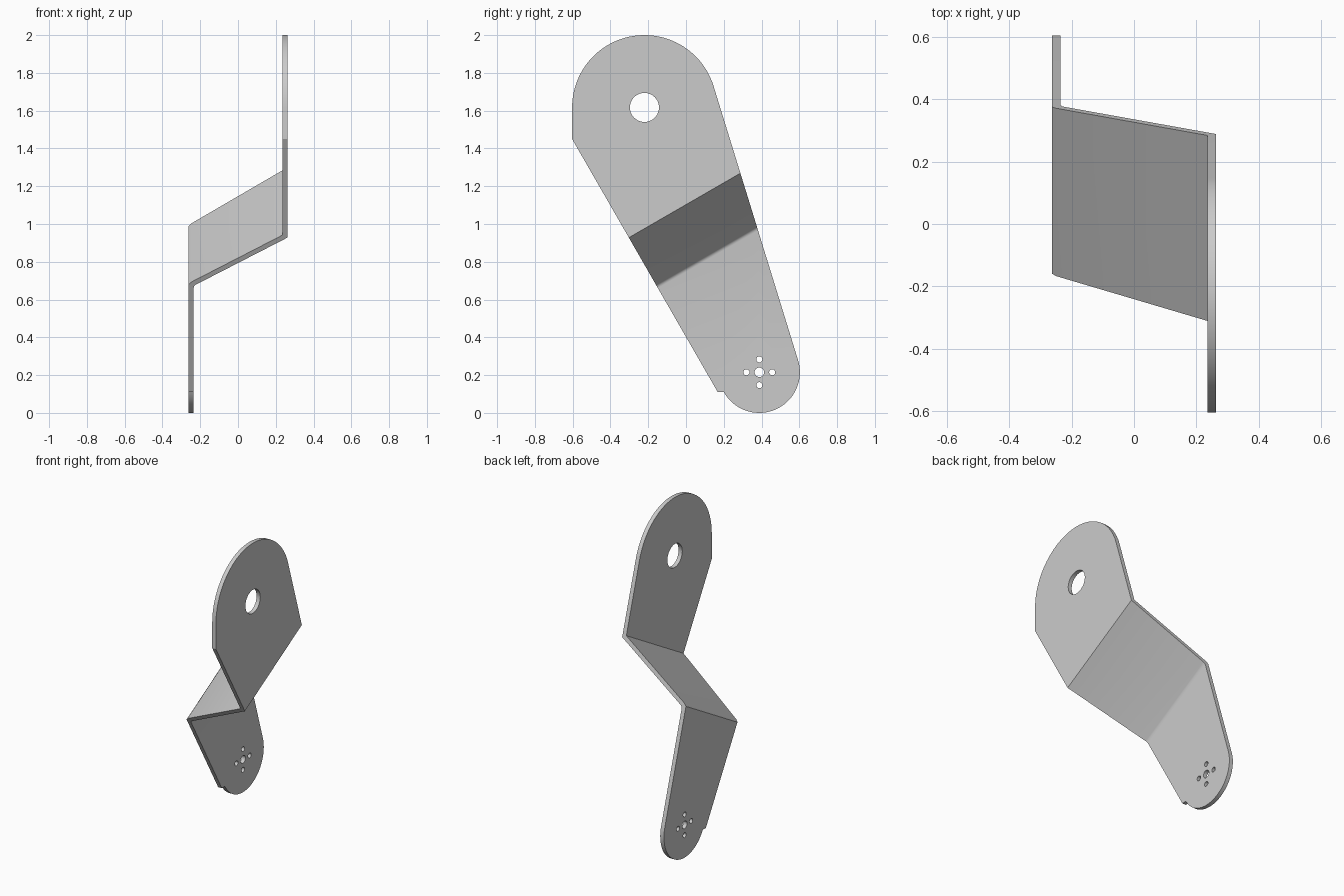
import bpy, bmesh
from math import sin, cos, radians, pi
from mathutils import Vector

cube = bpy.data.objects.get("Cube")
if cube:
    bpy.data.objects.remove(cube, do_unlink=True)

steel = bpy.data.materials.new("grey_steel")
steel.use_nodes = True
GREY = (0.6, 0.6, 0.6, 1)
steel.diffuse_color = GREY
steel.node_tree.nodes["Principled BSDF"].inputs["Base Color"].default_value = GREY


def prism(name, loops, offset):
    """Extrude closed loops of points along offset into capped solids."""
    bm = bmesh.new()
    for loop in loops:
        face = bm.faces.new([bm.verts.new(p) for p in loop])
        out = bmesh.ops.extrude_face_region(bm, geom=[face], use_keep_orig=True)
        moved = [v for v in out["geom"] if isinstance(v, bmesh.types.BMVert)]
        bmesh.ops.translate(bm, verts=moved, vec=offset)
    bmesh.ops.recalc_face_normals(bm, faces=bm.faces)
    mesh = bpy.data.meshes.new(name)
    bm.to_mesh(mesh)
    bm.free()
    mesh.materials.append(steel)
    obj = bpy.data.objects.new(name, mesh)
    bpy.context.collection.objects.link(obj)
    return obj


def arc(cy, cz, r, start, end, steps):
    angles = [radians(start + (end - start) * i / steps) for i in range(steps + 1)]
    return [(-0.5, cy + r * cos(a), cz + r * sin(a)) for a in angles]


def circle(cy, cz, r, steps=40):
    return arc(cy, cz, r, 0, 360, steps)[:-1]


def boolean(obj, cutter, operation):
    mod = obj.modifiers.new(operation.lower(), 'BOOLEAN')
    mod.operation, mod.solver, mod.object = operation, 'EXACT', cutter
    bpy.context.view_layer.objects.active = obj
    bpy.ops.object.modifier_apply(modifier=mod.name)
    bpy.data.objects.remove(cutter, do_unlink=True)


# Bent sheet: cross-section (distance down the arm, x), swept along the bend lines
down = Vector((0, sin(pi / 6), -cos(pi / 6)))
along = Vector((0, cos(pi / 6), sin(pi / 6)))
section = [(-2.2, 0.235), (-0.970, 0.235),                  # upper plate, inner face
           (-0.683, -0.2485), (-0.668, -0.262),             # outer lower bend
           (0.6, -0.262), (0.6, -0.235),                    # lower plate end
           (-0.646, -0.235), (-0.653, -0.234), (-0.660, -0.231),
           (-0.667, -0.224),                                # inner lower bend
           (-0.955, 0.262), (-2.2, 0.262)]                  # upper plate, outer face
bracket = prism("bent_bracket",
                [[down * s + Vector((x, 0, 0)) - along * 2 for s, x in section]],
                along * 4)

# Side outline: large round head tapering to a small round foot with a notch
TANGENT = 17.1
head = (-0.22, 1.617)
foot = (0.388, 0.215)
outline = arc(*foot, 0.215, -151, TANGENT, 40)
outline += arc(*head, 0.383, TANGENT, 180, 48)
outline += [(-0.5, -0.603, 1.45), (-0.5, 0.168, 0.11)]
boolean(bracket, prism("outline_cutter", [outline], Vector((1, 0, 0))), 'INTERSECT')

# Pivot hole in the head, shaft hole and four screw holes in the foot
holes = [circle(*head, 0.077), circle(*foot, 0.025)]
for dy, dz in ((1, 0), (-1, 0), (0, 1), (0, -1)):
    holes.append(circle(foot[0] + 0.068 * dy, foot[1] + 0.068 * dz, 0.016, 24))
boolean(bracket, prism("hole_cutter", holes, Vector((1, 0, 0))), 'DIFFERENCE')

# Smooth shading on the rounded edges and the soft bend
bpy.ops.object.select_all(action='DESELECT')
bracket.select_set(True)
bpy.context.view_layer.objects.active = bracket
bpy.ops.object.shade_smooth_by_angle(angle=radians(25))
